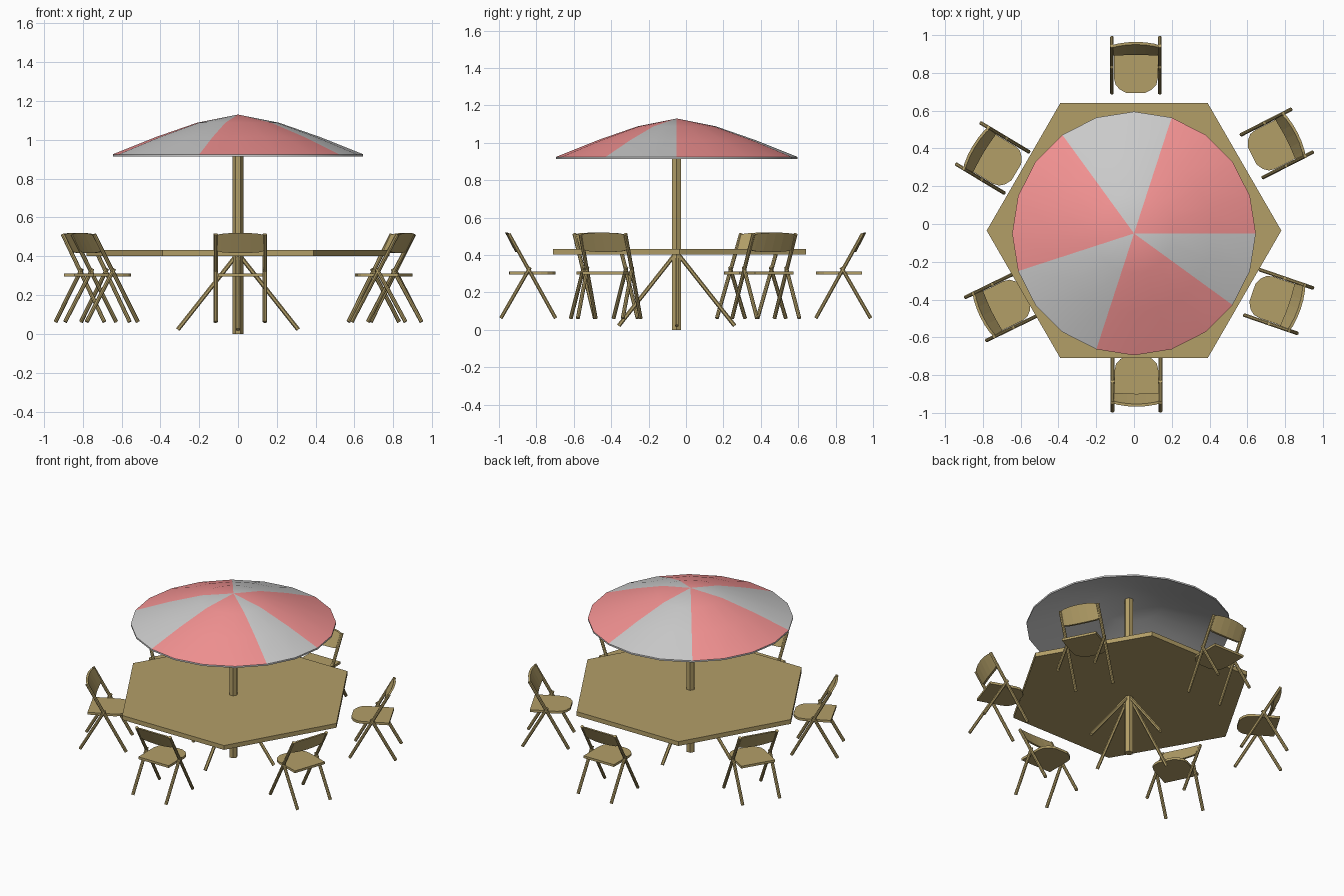
import bpy, bmesh
from math import sin, cos, pi, radians
from mathutils import Vector, Matrix

if "Cube" in bpy.data.objects:
    bpy.data.objects.remove(bpy.data.objects["Cube"])


def material(name, rgb):
    m = bpy.data.materials.new(name)
    m.diffuse_color = (*rgb, 1)
    m.use_nodes = True
    m.node_tree.nodes["Principled BSDF"].inputs["Base Color"].default_value = m.diffuse_color
    return m


WOOD = material("wood", (0.45, 0.345, 0.137))
RED = material("red_cloth", (0.9, 0.29, 0.29))
GREY = material("grey_cloth", (0.78, 0.78, 0.78))


def to_mesh(name, bm, mats=(WOOD,)):
    bmesh.ops.recalc_face_normals(bm, faces=bm.faces)
    me = bpy.data.meshes.new(name)
    bm.to_mesh(me)
    bm.free()
    for m in mats:
        me.materials.append(m)
    return me


def place(name, me, matrix=Matrix()):
    ob = bpy.data.objects.new(name, me)
    ob.matrix_world = matrix
    bpy.context.collection.objects.link(ob)
    return ob


def loft(bm, rings, cap=True):
    """Join rings of equal length into a tube; returns the side faces."""
    vs = [[bm.verts.new(p) for p in r] for r in rings]
    n = len(rings[0])
    for a, b in zip(vs, vs[1:]):
        for i in range(n):
            j = (i + 1) % n
            bm.faces.new((a[i], a[j], b[j], b[i]))
    if cap:
        bm.faces.new(vs[0][::-1])
        bm.faces.new(vs[-1])


def prism(name, outline, z0, z1):
    bm = bmesh.new()
    loft(bm, [[(x, y, z) for x, y in outline] for z in (z0, z1)])
    return to_mesh(name, bm)


def rod(bm, p, q, r, n=8):
    p, q = Vector(p), Vector(q)
    rot = (q - p).to_track_quat('Z', 'Y')
    ring = [rot @ Vector((r * cos(2 * pi * (i + .5) / n), r * sin(2 * pi * (i + .5) / n), 0))
            for i in range(n)]
    loft(bm, [[p + v for v in ring], [q + v for v in ring]])


def ngon(r, n, cy):
    return [(r * cos(2 * pi * i / n), cy + r * sin(2 * pi * i / n)) for i in range(n)]


# Table top, pole and four splayed braces
place("table_top", prism("table_top", ngon(0.78, 6, -0.035), 0.402, 0.432))
CY = -0.05
place("pole", prism("pole", ngon(0.028, 6, CY), 0, 1.11))
bm = bmesh.new()
for k in range(4):
    dx, dy = cos(k * pi / 2), sin(k * pi / 2)
    rod(bm, (0.31 * dx, CY + 0.31 * dy, 0.022), (0.01 * dx, CY + 0.01 * dy, 0.402), 0.011, 6)
place("table_braces", to_mesh("table_braces", bm))

# Parasol canopy: striped outer shell with a grey lining
SIDES = 20
STRIPES = [0] * 4 + [1] * 3 + [0] * 4 + [1] * 3 + [0] * 4 + [1] * 2
bm = bmesh.new()


def shell(profile, apex_z, striped):
    rings = [[bm.verts.new((x, y, z)) for x, y in ngon(r, SIDES, CY)] for r, z in profile]
    apex = bm.verts.new((0, CY, apex_z))
    for i in range(SIDES):
        j = (i + 1) % SIDES
        faces = [bm.faces.new((a[i], a[j], b[j], b[i])) for a, b in zip(rings, rings[1:])]
        faces.append(bm.faces.new((rings[-1][i], rings[-1][j], apex)))
        for f in faces:
            f.material_index = STRIPES[i] if striped else 1
            f.smooth = True
    return rings[0]


outer = shell([(0.645, 0.925), (0.42, 1.015), (0.21, 1.088)], 1.13, True)
inner = shell([(0.645, 0.914), (0.42, 1.003), (0.21, 1.076)], 1.118, False)
for i in range(SIDES):
    j = (i + 1) % SIDES
    bm.faces.new((outer[i], outer[j], inner[j], inner[i])).material_index = 1
canopy = place("parasol_canopy", to_mesh("parasol_canopy", bm, (RED, GREY)))
bpy.context.view_layer.objects.active = canopy
canopy.select_set(True)
bpy.ops.object.shade_smooth_by_angle(angle=radians(35))

# Folding chair meshes, local +x points outwards to the chair back
half = [(0.10, 0.116), (-0.07, 0.116), (-0.105, 0.108), (-0.13, 0.085), (-0.148, 0.05)]
seat = prism("seat", half + [(x, -y) for x, y in half[::-1]], 0.296, 0.312)

bm = bmesh.new()
for s in (-1, 1):
    y = 0.127 * s
    rod(bm, (-0.148, y, 0.062), (0.102, y, 0.513), 0.0105)
    rod(bm, (0.145, y, 0.062), (-0.012, y, 0.335), 0.0105)
legs = to_mesh("chair_legs", bm)

# Backrest: rounded, slightly bowed panel leaning with the legs
bm = bmesh.new()
rings = []
for s, h in [(-1, .03), (-.95, .041), (-.8, .047), (-.4, .051), (0, .052),
             (.4, .051), (.8, .047), (.95, .041), (1, .03)]:
    bow = 0.012 * (1 - s * s)
    rings.append([(0.076 + bow + t + 0.52 * dz, 0.126 * s, 0.468 + dz)
                  for t, dz in ((-.007, -h), (-.007, h), (.007, h), (.007, -h))])
loft(bm, rings)
backrest = to_mesh("backrest", bm)

# Six chairs around the table: x, y, facing angle
CHAIRS = [(0.01, 0.842, 90), (0.758, 0.427, 27), (0.767, -0.411, -19),
          (0.013, -0.845, 270), (-0.705, -0.438, 206), (-0.75, 0.35, 149)]
for k, (x, y, a) in enumerate(CHAIRS, 1):
    m = Matrix.Translation((x, y, 0)) @ Matrix.Rotation(radians(a), 4, 'Z')
    for name, me in (("seat", seat), ("chair_legs", legs), ("backrest", backrest)):
        place(f"{name}_{k}", me, m)
